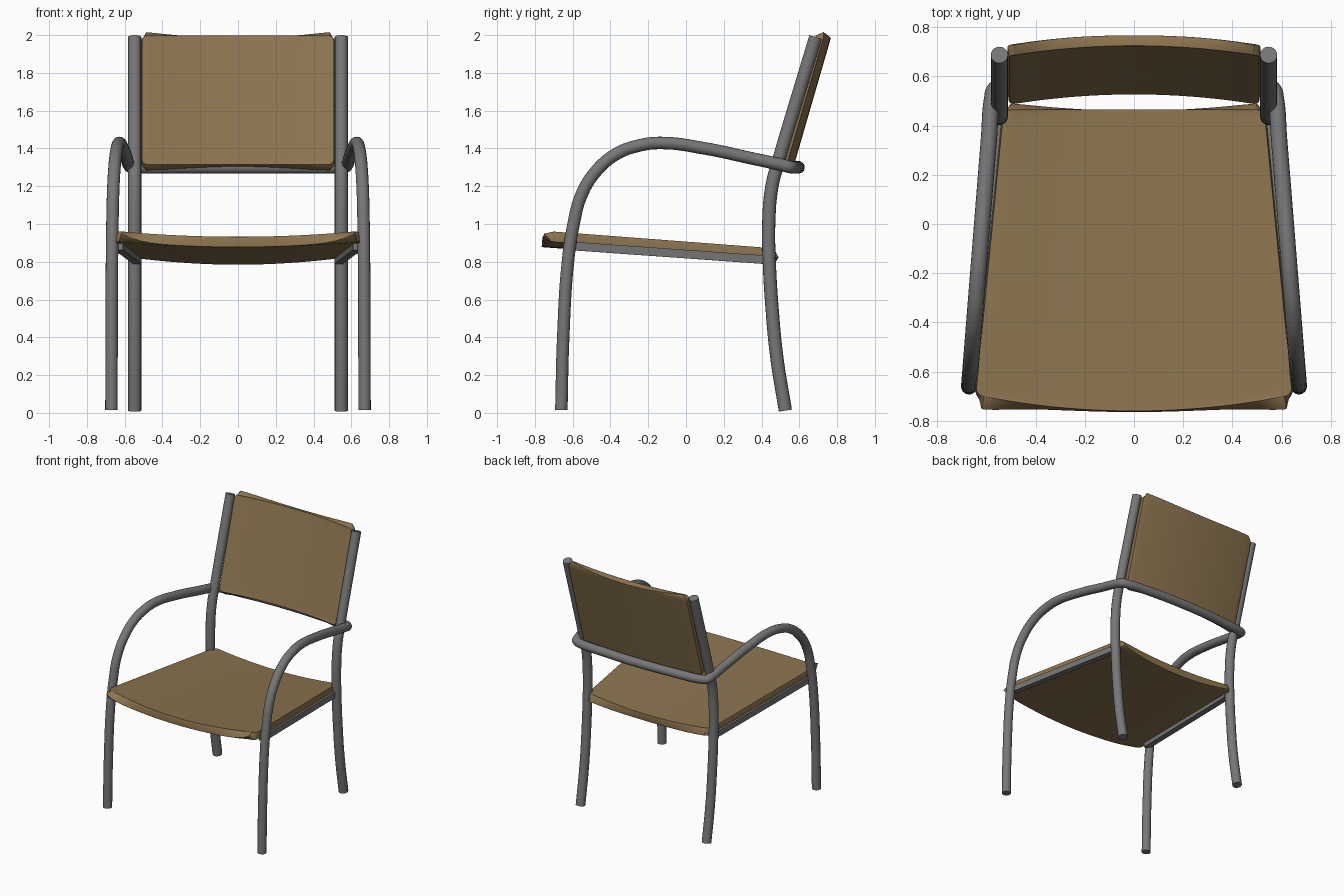
import bpy, bmesh, math
from mathutils import Vector

if "Cube" in bpy.data.objects:
    bpy.data.objects.remove(bpy.data.objects["Cube"])


def material(name, rgb):
    m = bpy.data.materials.new(name)
    m.diffuse_color = (*rgb, 1)
    m.use_nodes = True
    m.node_tree.nodes["Principled BSDF"].inputs["Base Color"].default_value = m.diffuse_color
    return m


WOOD = material("tan wood", (0.262, 0.175, 0.078))
METAL = material("grey metal", (0.185, 0.185, 0.19))


def finish(obj, mat):
    obj.data.materials.append(mat)
    bpy.ops.object.select_all(action='DESELECT')
    obj.select_set(True)
    bpy.context.view_layer.objects.active = obj
    bpy.ops.object.convert(target='MESH')
    bpy.ops.object.shade_smooth_by_angle(angle=math.radians(40))


def tube(name, pts, radius):
    """Round tube along a smooth path."""
    cu = bpy.data.curves.new(name, 'CURVE')
    cu.dimensions = '3D'
    cu.bevel_depth = radius
    cu.bevel_resolution = 6
    cu.use_fill_caps = True
    cu.resolution_u = 8
    sp = cu.splines.new('BEZIER')
    sp.bezier_points.add(len(pts) - 1)
    for bp, p in zip(sp.bezier_points, pts):
        bp.co = p
        bp.handle_left_type = bp.handle_right_type = 'AUTO'
    obj = bpy.data.objects.new(name, cu)
    bpy.context.collection.objects.link(obj)
    finish(obj, METAL)


def panel(name, surface, thickness, round_v, corner):
    """Curved board: surface(u, v, inset) with u in -1..1, v in 0..1, rounded corners."""
    us = [-1 + i / 12 for i in range(25)]
    arc = [round_v * (1 - math.cos(math.radians(a))) for a in (0, 22.5, 45, 67.5, 90)]
    vs = arc + [round_v + (1 - 2 * round_v) * i / 10 for i in range(1, 10)] + [1 - a for a in reversed(arc)]
    bm = bmesh.new()
    rows = []
    for v in vs:
        t = max(0, 1 - min(v, 1 - v) / round_v)
        inset = corner * (1 - math.sqrt(max(0, 1 - t * t)))
        rows.append([bm.verts.new(surface(u, v, inset)) for u in us])
    for a, b in zip(rows, rows[1:]):
        for i in range(len(us) - 1):
            bm.faces.new((a[i], a[i + 1], b[i + 1], b[i]))
    me = bpy.data.meshes.new(name)
    bm.to_mesh(me)
    bm.free()
    obj = bpy.data.objects.new(name, me)
    bpy.context.collection.objects.link(obj)
    so = obj.modifiers.new("thickness", 'SOLIDIFY')
    so.thickness = thickness
    so.offset = -1
    be = obj.modifiers.new("soft edge", 'BEVEL')
    be.width = 0.012
    be.segments = 3
    be.limit_method = 'ANGLE'
    be.angle_limit = math.radians(50)
    finish(obj, WOOD)


# seat: tapered, dished, bowed front edge, sloping to the rear
def seat_surface(u, v, inset):
    front = -0.76 + 0.06 * u * u
    y = front + v * (0.465 - front)
    x = u * (0.53 + (0.46 - y) * 0.098 - inset)
    z = 0.96 - 0.076 * (y + 0.70) - 0.032 * (1 - u * u)
    return x, y, z


panel("seat", seat_surface, 0.055, 0.03, 0.035)


# backrest: leaning and bowed backwards
def back_surface(u, v, inset):
    z = 1.315 + v * 0.683
    x = u * (0.508 - inset)
    y = 0.488 + 0.29 * (z - 1.315) + 0.038 * (1 - u * u)
    return x, y, z


panel("backrest", back_surface, 0.045, 0.04, 0.028)

# front legs, arms and rear rail are one continuous bent tube
side = [(-0.66, 0.015), (-0.65, 0.4), (-0.625, 0.8), (-0.595, 1.0), (-0.555, 1.15), (-0.48, 1.275),
        (-0.37, 1.37), (-0.25, 1.415), (-0.13, 1.429), (0.1, 1.40), (0.35, 1.347), (0.51, 1.312)]
half = [(0.67 - 0.08 * (y + 0.66), y, z) for y, z in side]
half += [(0.567, 0.545, 1.303), (0.54, 0.56, 1.30), (0.28, 0.587, 1.30)]
arm = half + [(0, 0.596, 1.30)] + [(-x, y, z) for x, y, z in reversed(half)]
tube("front_legs_and_arms", arm, 0.033)

# back legs run up as backrest posts
post = [(0.526, 0.012), (0.48, 0.3), (0.456, 0.55), (0.441, 0.8), (0.438, 1.0),
        (0.455, 1.2), (0.492, 1.34), (0.59, 1.67), (0.687, 1.99)]
for s, label in ((1, "right"), (-1, "left")):
    tube(label + "_back_leg", [(s * 0.547, y, z) for y, z in post], 0.035)

    # square side rail under the seat
    a, b = Vector((s * 0.632, -0.61, 0.884)), Vector((s * 0.532, 0.43, 0.81))
    d = b - a
    bm = bmesh.new()
    bmesh.ops.create_cube(bm, size=1)
    bmesh.ops.scale(bm, vec=(0.045, d.length, 0.045), verts=bm.verts)
    me = bpy.data.meshes.new(label + "_seat_rail")
    bm.to_mesh(me)
    bm.free()
    rail = bpy.data.objects.new(label + "_seat_rail", me)
    bpy.context.collection.objects.link(rail)
    rail.location = (a + b) / 2
    rail.rotation_euler = d.to_track_quat('Y', 'Z').to_euler()
    finish(rail, METAL)
